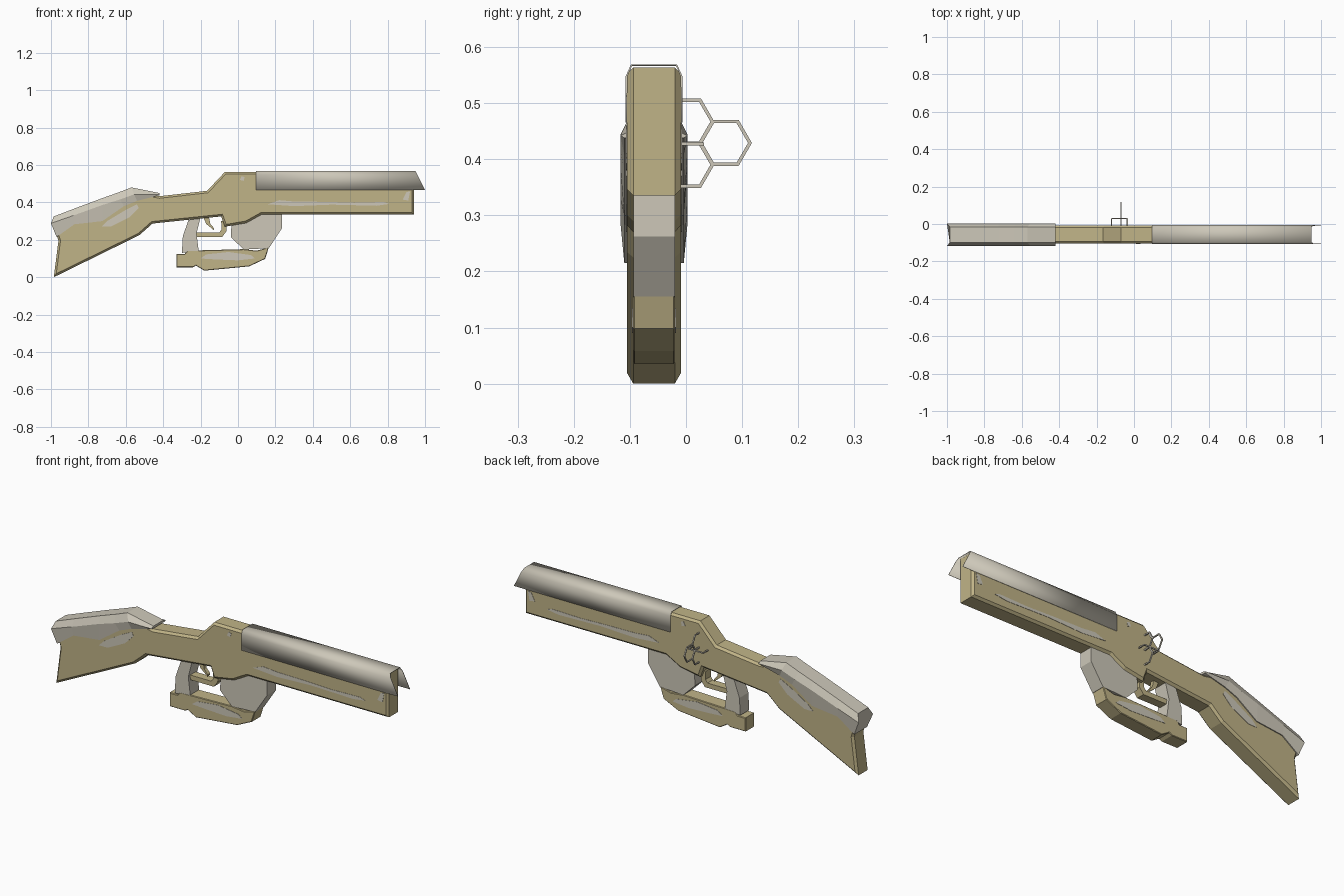
import bpy, bmesh, math
from mathutils import Vector

if "Cube" in bpy.data.objects:
    bpy.data.objects.remove(bpy.data.objects["Cube"])

YC = -0.057  # centre plane of the long body


def mat(name, col):
    m = bpy.data.materials.new(name)
    m.diffuse_color = (*col, 1)
    m.use_nodes = True
    m.node_tree.nodes["Principled BSDF"].inputs["Base Color"].default_value = m.diffuse_color
    return m


OLIVE = mat("khaki paint", (0.53, 0.455, 0.245))
GREY = mat("pale grey metal", (0.61, 0.575, 0.485))


def finish(bm, name, material):
    bmesh.ops.recalc_face_normals(bm, faces=bm.faces)
    me = bpy.data.meshes.new(name)
    bm.to_mesh(me)
    bm.free()
    ob = bpy.data.objects.new(name, me)
    bpy.context.collection.objects.link(ob)
    me.materials.append(material)
    return ob


def prism(name, pts, half, material, bevel=0.0, yc=YC):
    """Extrude an x-z profile across y, chamfering the rims."""
    bm = bmesh.new()
    face = bm.faces.new([bm.verts.new((x, yc - half, z)) for x, z in pts])
    ext = bmesh.ops.extrude_face_region(bm, geom=[face])
    cap = [g for g in ext["geom"] if isinstance(g, bmesh.types.BMFace)][0]
    bmesh.ops.translate(bm, vec=(0, 2 * half, 0), verts=cap.verts[:])
    if face not in bm.faces[:]:
        bm.faces.new([v for v in bm.verts if v.co.y < yc])
    if bevel:
        rim = [e for e in bm.edges if abs(e.verts[0].co.y - e.verts[1].co.y) < 1e-5]
        bmesh.ops.bevel(bm, geom=rim, offset=bevel, segments=1, affect='EDGES')
    return finish(bm, name, material)


def loft(name, sections, material, closed=True):
    """Skin matching rings; closed rings get end caps."""
    bm = bmesh.new()
    rings = [[bm.verts.new(p) for p in s] for s in sections]
    n = len(rings[0])
    for a, b in zip(rings, rings[1:]):
        for i in range(n if closed else n - 1):
            j = (i + 1) % n
            bm.faces.new((a[i], a[j], b[j], b[i]))
    if closed:
        bm.faces.new(rings[0])
        bm.faces.new(rings[-1])
    return finish(bm, name, material)


def rod(bm, a, b, r=0.003):
    """Thin square bar between two points."""
    a, b = Vector(a), Vector(b)
    d = b - a
    res = bmesh.ops.create_cube(bm, size=1)
    q = d.to_track_quat('Z', 'Y')
    for v in res["verts"]:
        c = v.co
        v.co = (a + b) / 2 + q @ Vector((c.x * 2 * r, c.y * 2 * r, c.z * (d.length + r)))


# Main body: stock, wrist, receiver and barrel in one profile
prism("body", [(0.94, 0.335), (0.94, 0.563), (-0.07, 0.563), (-0.165, 0.462),
               (-0.42, 0.433), (-0.57, 0.46), (-0.97, 0.30), (-0.972, 0.235),
               (-0.96, 0.195), (-0.985, 0.0), (-0.527, 0.225), (-0.457, 0.287),
               (-0.09, 0.325), (-0.07, 0.27), (0.045, 0.29), (0.126, 0.335)],
      0.048, OLIVE, 0.011)

# Stock cover: (top x, z), (shoulder x), (bottom x, z) stations
cover = []
for xt, zt, xm, xb, zb in [(-0.985, 0.325, -1.0, -0.97, 0.215),
                           (-0.875, 0.367, -0.88, -0.875, 0.283),
                           (-0.725, 0.423, -0.725, -0.725, 0.300),
                           (-0.64, 0.453, -0.63, -0.61, 0.380),
                           (-0.57, 0.480, -0.555, -0.54, 0.408),
                           (-0.42, 0.450, -0.42, -0.42, 0.438)]:
    zm = max(zt - 0.037, zb + 0.004)
    half = [(0.053, xb, zb), (0.060, xm, zm), (0.042, xt, zt)]
    cover.append([(x, YC + h, z) for h, x, z in half] +
                 [(x, YC - h, z) for h, x, z in reversed(half)])
loft("stock_cover", cover, GREY)

# Barrel cover: thin open shell with a raked front end
sec = [(0.051, 0.465), (0.0505, 0.548), (0.041, 0.569)]
sec = sec + [(-h, z) for h, z in reversed(sec)]
shell = loft("barrel_cover",
             [[(0.095, YC + h, z) for h, z in sec],
              [(0.948 + (0.569 - z) * 0.5, YC + h, z) for h, z in sec]], GREY, closed=False)
sol = shell.modifiers.new("thickness", 'SOLIDIFY')
sol.thickness = 0.003
sol.offset = 1 if shell.data.polygons[2].normal.z < 0 else -1
bpy.context.view_layer.objects.active = shell
shell.select_set(True)
bpy.ops.object.shade_smooth_by_angle(angle=math.radians(62))

# Lower assembly: front blade, rear grip loop and bottom bar
prism("front_blade", [(-0.035, 0.285), (-0.038, 0.215), (0.03, 0.148), (0.165, 0.155),
                      (0.235, 0.262), (0.235, 0.345), (0.12, 0.36), (0.03, 0.30)],
      0.037, GREY)
prism("rear_grip", [(-0.30, 0.13), (-0.295, 0.22), (-0.265, 0.305), (-0.20, 0.32),
                    (-0.222, 0.235), (-0.21, 0.14)], 0.037, GREY)
prism("bottom_bar", [(-0.33, 0.053), (-0.33, 0.125), (-0.285, 0.125), (-0.27, 0.142),
                     (0.03, 0.150), (0.10, 0.142), (0.165, 0.16), (0.145, 0.098),
                     (0.06, 0.058), (-0.18, 0.035), (-0.225, 0.062), (-0.24, 0.053)],
      0.0375, OLIVE, 0.003)

# Trigger guard and trigger
prism("trigger_guard", [(-0.225, 0.24), (-0.10, 0.24), (-0.088, 0.255), (-0.09, 0.30),
                        (-0.06, 0.30), (-0.062, 0.245), (-0.085, 0.215), (-0.225, 0.215)],
      0.022, OLIVE)
prism("trigger", [(-0.185, 0.32), (-0.17, 0.285), (-0.13, 0.252), (-0.128, 0.262),
                  (-0.148, 0.285), (-0.155, 0.32)], 0.01, OLIVE)

# Honeycomb sight rings and bracket on the back side
bm = bmesh.new()
R = 0.044
for cy, cz in [(0.070, 0.429), (0.003, 0.467), (0.003, 0.390)]:
    p = [(-0.07, cy + R * math.cos(k * math.pi / 3), cz + R * math.sin(k * math.pi / 3))
         for k in range(6)]
    for k in range(6):
        rod(bm, p[k], p[(k + 1) % 6])
u = [(-0.12, -0.015, 0.427), (-0.12, 0.029, 0.427), (-0.036, 0.029, 0.427), (-0.036, -0.015, 0.427)]
for a, b in zip(u, u[1:]):
    rod(bm, a, b)
finish(bm, "honeycomb_sight", GREY)

# Worn paint patches: thin plates standing just proud of both sides
patches = {
    "barrel_wear": ([(0.16, 0.39), (0.22, 0.412), (0.30, 0.405), (0.46, 0.403), (0.62, 0.398),
                     (0.78, 0.402), (0.81, 0.392), (0.74, 0.382), (0.50, 0.388), (0.30, 0.380)], 0.0495),
    "muzzle_wear": ([(0.88, 0.415), (0.90, 0.455), (0.92, 0.46), (0.91, 0.41)], 0.0495),
    "stock_wear": ([(-0.73, 0.27), (-0.70, 0.30), (-0.60, 0.36), (-0.54, 0.39), (-0.53, 0.37),
                    (-0.58, 0.32), (-0.68, 0.27)], 0.0495),
    "receiver_wear": ([(0.01, 0.52), (0.02, 0.54), (0.035, 0.535), (0.03, 0.515)], 0.0495),
    "bar_wear": ([(-0.20, 0.10), (-0.17, 0.122), (-0.05, 0.135), (0.07, 0.118), (0.09, 0.10),
                  (0.0, 0.09), (-0.12, 0.095)], 0.039),
}
for name, (pts, half) in patches.items():
    prism(name, pts, half, GREY)
